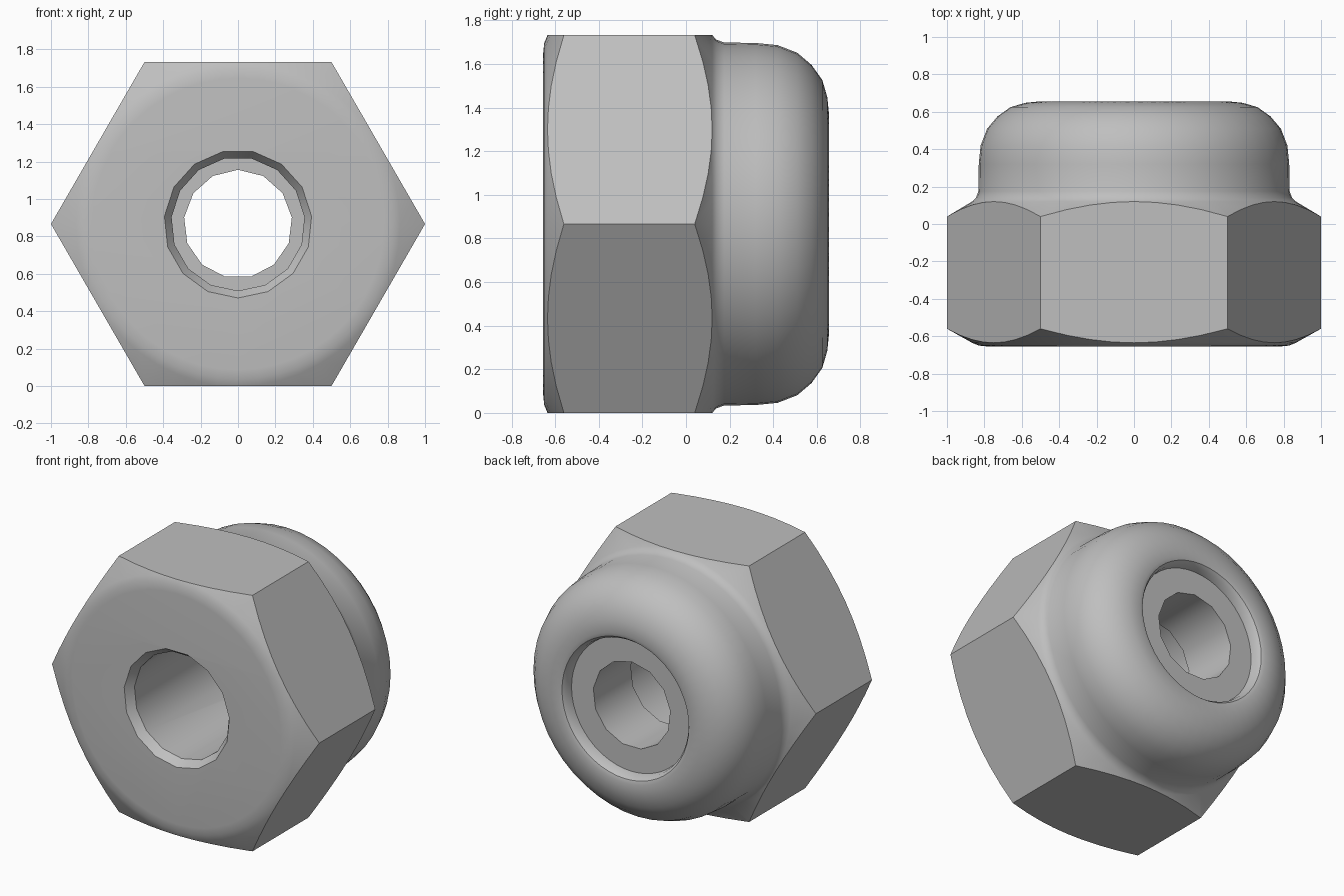
import bpy
import bmesh
from math import cos, sin, pi, radians

if "Cube" in bpy.data.objects:
    bpy.data.objects.remove(bpy.data.objects["Cube"], do_unlink=True)

CENTRE_Z = 0.866

steel = bpy.data.materials.new("grey steel")
steel.use_nodes = True
GREY = (0.52, 0.52, 0.52, 1)
steel.diffuse_color = GREY
steel.node_tree.nodes["Principled BSDF"].inputs["Base Color"].default_value = GREY


def lathe(name, profile, sides, start=0.0, ring=False):
    """Turn (radius, y) points around the y axis; capped, or closed as a ring."""
    bm = bmesh.new()
    loops = []
    for r, y in profile:
        angles = [start + 2 * pi * i / sides for i in range(sides)]
        loops.append([bm.verts.new((r * cos(a), y, CENTRE_Z + r * sin(a)))
                      for a in angles])
    pairs = list(zip(loops, loops[1:]))
    if ring:
        pairs.append((loops[-1], loops[0]))
    else:
        bm.faces.new(loops[0])
        bm.faces.new(loops[-1])
    for a, b in pairs:
        for i in range(sides):
            j = (i + 1) % sides
            bm.faces.new((a[i], a[j], b[j], b[i]))
    bmesh.ops.recalc_face_normals(bm, faces=bm.faces)
    mesh = bpy.data.meshes.new(name)
    bm.to_mesh(mesh)
    bm.free()
    mesh.materials.append(steel)
    obj = bpy.data.objects.new(name, mesh)
    bpy.context.collection.objects.link(obj)
    return obj


def activate(obj):
    bpy.ops.object.select_all(action='DESELECT')
    obj.select_set(True)
    bpy.context.view_layer.objects.active = obj


def cut(obj, tool, operation):
    mod = obj.modifiers.new(operation, 'BOOLEAN')
    mod.operation = operation
    mod.solver = 'EXACT'
    mod.object = tool
    activate(obj)
    bpy.ops.object.modifier_apply(modifier=mod.name)
    bpy.data.objects.remove(tool, do_unlink=True)


# Turned body: chamfered hex blank, domed collar, rolled lip and shallow recess
body = lathe("nut_body", [
    (0.78, -0.655), (0.83, -0.65), (0.866, -0.635), (1.03, -0.543),
    (1.03, 0.022), (0.866, 0.12), (0.845, 0.14), (0.832, 0.175),
    (0.83, 0.32), (0.82, 0.42), (0.785, 0.51), (0.73, 0.575),
    (0.66, 0.625), (0.58, 0.648), (0.5, 0.656), (0.475, 0.648),
    (0.458, 0.625), (0.45, 0.575)], 48)

# Six wrench flats
cut(body, lathe("hex_tool", [(1, -0.8), (1, 0.8)], 6), 'INTERSECT')

# Bore with a small lead-in chamfer
cut(body, lathe("bore_tool", [(0.413, -0.68), (0.357, -0.6), (0.357, 0.7)],
                15, -pi / 2), 'DIFFERENCE')

# Locking insert behind the lip
insert = lathe("locking_insert", [(0.29, 0.18), (0.29, 0.58), (0.5, 0.58),
                                  (0.5, 0.18)], 13, pi / 2, ring=True)

for part in (body, insert):
    activate(part)
    bpy.ops.object.shade_smooth_by_angle(angle=radians(30))
